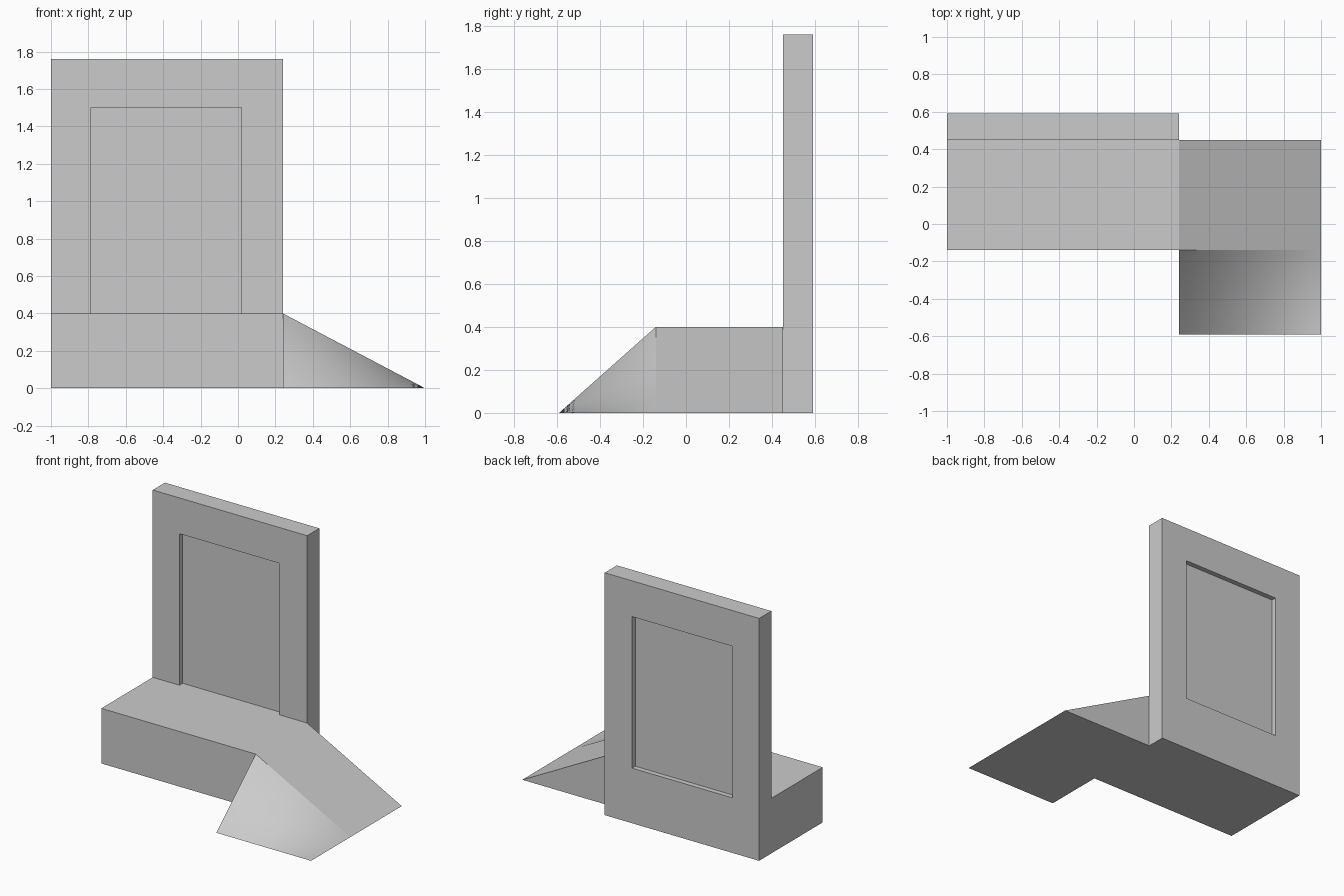
import bpy, bmesh

if "Cube" in bpy.data.objects:
    bpy.data.objects.remove(bpy.data.objects["Cube"])

LEFT, EDGE, RIGHT = -1.0, 0.24, 1.0        # x stations
FRONT, STEP, WALL, BACK = -0.59, -0.14, 0.45, 0.59  # y stations
DECK, TOP = 0.40, 1.76                     # heights
RECESS = 0.037


def box(name, lo, hi):
    bm = bmesh.new()
    bmesh.ops.create_cube(bm, size=1)
    for v in bm.verts:
        v.co = [lo[i] if v.co[i] < 0 else hi[i] for i in range(3)]
    return finish(name, bm)


def finish(name, bm):
    bmesh.ops.recalc_face_normals(bm, faces=bm.faces)
    mesh = bpy.data.meshes.new(name)
    bm.to_mesh(mesh)
    bm.free()
    obj = bpy.data.objects.new(name, mesh)
    bpy.context.collection.objects.link(obj)
    return obj


# Landing block
box("landing", (LEFT, STEP, 0), (EDGE, WALL, DECK))

# Upright wall with a shallow door panel sunk into both faces
wall = box("wall", (LEFT, WALL, 0), (EDGE, BACK, TOP))
for side, y0, y1 in (("front", WALL - 0.1, WALL + RECESS),
                     ("back", BACK - RECESS, BACK + 0.1)):
    cutter = box(f"{side}_panel_cutter", (-0.785, y0, DECK), (0.02, y1, 1.50))
    cutter.hide_render = True
    cutter.hide_viewport = True
    cutter.display_type = 'WIRE'
    mod = wall.modifiers.new(f"{side}_panel", 'BOOLEAN')
    mod.operation = 'DIFFERENCE'
    mod.solver = 'EXACT'
    mod.object = cutter

# Ramp: flat slope to the right, with a ruled, twisted patch falling to the front
N = 16
xs = [EDGE + (RIGHT - EDGE) * i / N for i in range(N + 1)]
ys = [FRONT + (STEP - FRONT) * j / N for j in range(N + 1)] + [WALL]
bm = bmesh.new()
grid = [[bm.verts.new((x, y, DECK * (1 - i / N) * min(j / N, 1)))
         for j, y in enumerate(ys)] for i, x in enumerate(xs)]
for i in range(N):
    for j in range(N + 1):
        f = bm.faces.new((grid[i][j], grid[i + 1][j],
                          grid[i + 1][j + 1], grid[i][j + 1]))
        f.smooth = j < N
# Ramp side, back and underside
foot = bm.verts.new((EDGE, WALL, 0))
bm.faces.new(grid[0] + [foot])
bm.faces.new([row[-1] for row in grid] + [foot])
bm.faces.new([row[0] for row in grid] + grid[-1][1:] + [foot])
for j in (N,):
    for i in range(N):
        bm.edges.get((grid[i][j], grid[i + 1][j])).smooth = False
finish("ramp", bm)
